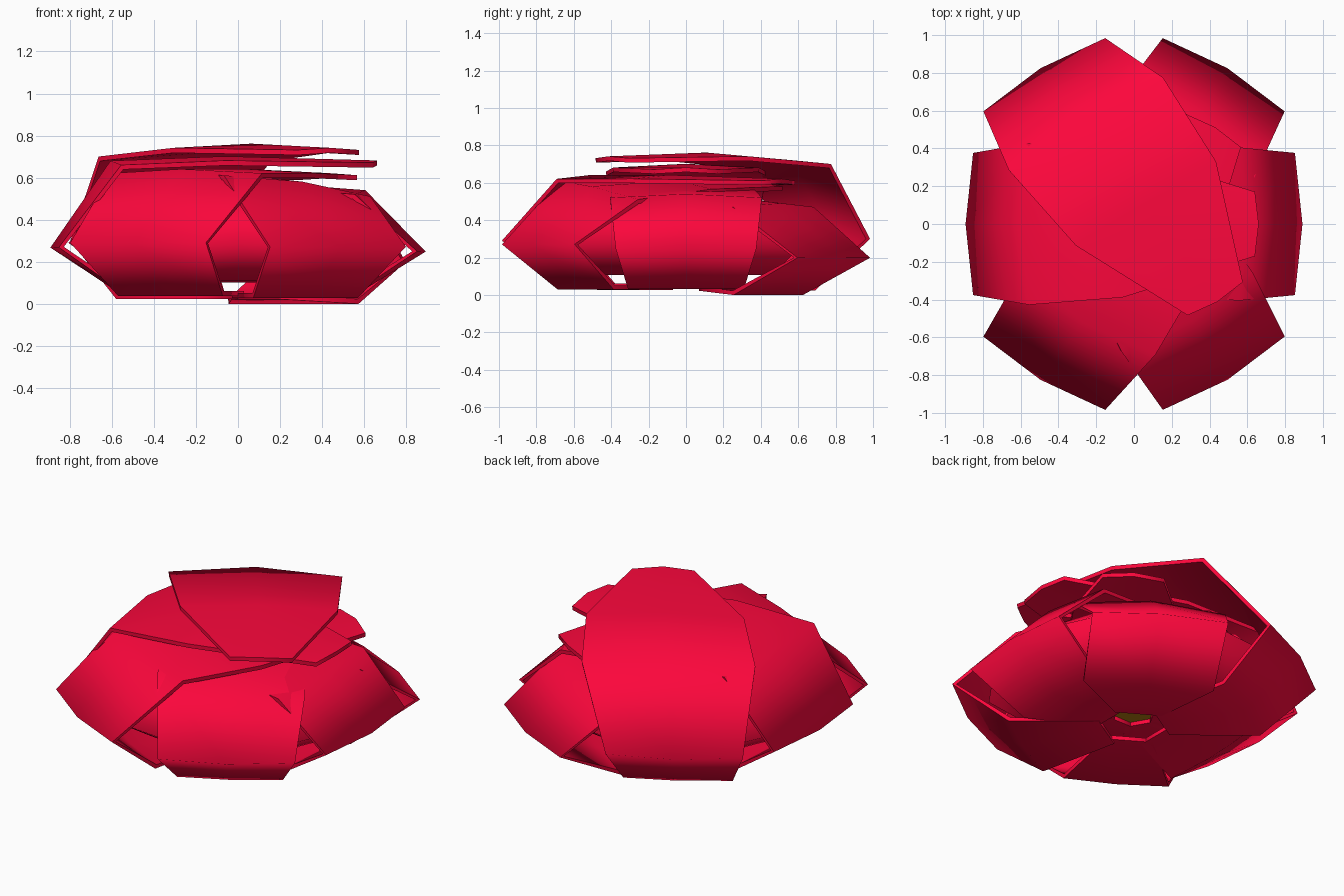
import bpy
import bmesh
from math import cos, sin, radians

if "Cube" in bpy.data.objects:
    bpy.data.objects.remove(bpy.data.objects["Cube"])


def material(name, rgb):
    m = bpy.data.materials.new(name)
    m.diffuse_color = (*rgb, 1)
    m.use_nodes = True
    m.node_tree.nodes["Principled BSDF"].inputs["Base Color"].default_value = m.diffuse_color
    return m


RED = material("petal_red", (0.98, 0.002, 0.045))
OCHRE = material("core_ochre", (0.45, 0.2, 0.005))


def petal(name, angle, rows, thick=0.024, twist=0.0):
    """Lofts rows of (radius, half width, z, edge inset, edge drop, side tilt) along one direction."""
    ca, sa = cos(radians(angle)), sin(radians(angle))
    bm = bmesh.new()
    last = None
    for i, (r, w, z, inset, drop, tilt) in enumerate(rows):
        shift = twist * max(0, i - 2)
        row = []
        for s in (-1, 0, 1):
            rr, t = r - inset * abs(s), w * s + shift
            row.append(bm.verts.new((rr * ca - t * sa, rr * sa + t * ca,
                                     z - drop * abs(s) - tilt * s)))
        if last:
            for c in (0, 1):
                bm.faces.new((last[c], row[c], row[c + 1], last[c + 1])[::-1]).smooth = True
        last = row
    for e in bm.edges:
        e.smooth = not e.is_boundary     # crisp rim, soft petal surface
    me = bpy.data.meshes.new(name)
    bm.to_mesh(me)
    bm.free()
    me.materials.append(RED)
    ob = bpy.data.objects.new(name, me)
    bpy.context.collection.objects.link(ob)
    sol = ob.modifiers.new("thickness", "SOLIDIFY")
    sol.thickness, sol.offset = thick, 0


# outer petals, folded over each other in a spiral:
# angle, base (r, half, z), bulge r, z, crease r, z, top z, twist, width factor, tip r, tilt
outer = [(59, (0.53, 0.36, 0.012), 0.95, 0.20, 0.59, 0.48, 0.53, 0, 0.95, -0.50, 0),
         (0, (0.54, 0.31, 0.045), 0.88, 0.25, 0.60, 0.53, 0.57, 0, 0.92, -0.52, 0),
         (301, (0.64, 0.29, 0.04), 0.95, 0.27, 0.59, 0.57, 0.60, 0, 0.92, -0.52, 0.05),
         (239, (0.64, 0.29, 0.05), 0.95, 0.29, 0.58, 0.63, 0.63, 0.035, 0.95, -0.66, 0),
         (180, (0.54, 0.31, 0.05), 0.88, 0.27, 0.60, 0.67, 0.69, 0, 0.97, -0.66, 0),
         (121, (0.64, 0.30, 0.035), 0.95, 0.30, 0.63, 0.71, 0.75, -0.055, 1.08, -0.58, 0)]
for i, (ang, (r0, w0, z0), br, bz, cr, cz, tz, tw, wf, tip, tilt) in enumerate(outer):
    petal(f"outer_petal_{i + 1}", ang, [
        (0.16, 0.13, max(z0, 0.035), 0, 0, 0),
        (r0, w0, z0, 0.02, 0, 0),
        (br, 0.375, bz, 0.04, 0, 0),
        (cr, 0.44 * wf, cz, 0.05, 0.02, tilt),
        (0.06, 0.40 * wf, tz, 0, 0.02, tilt / 2),
        (tip, 0.17, tz - 0.02, -0.02, 0.01, 0)], twist=tw)

# second ring of petals, raised above the first and showing through its gaps
for i in range(6):
    lift = 0.012 * i
    petal(f"inner_petal_{i + 1}", 30 + 60 * i, [
        (0.10, 0.09, 0.115, 0, 0, 0),
        (0.50, 0.26, 0.12, 0.03, 0, 0),
        (0.77, 0.31, 0.29, 0.03, 0, 0),
        (0.54, 0.34, 0.46 + lift, 0.04, 0.02, 0),
        (0.08, 0.30, 0.49 + lift, 0, 0.02, 0),
        (-0.36, 0.14, 0.48 + lift, 0, 0.01, 0)])

# heart of the flower, seen through the hole underneath
bpy.ops.mesh.primitive_cylinder_add(vertices=16, radius=0.16, depth=0.06, location=(0, 0, 0.16))
core = bpy.context.object
core.name = "flower_core"
core.data.materials.append(OCHRE)
